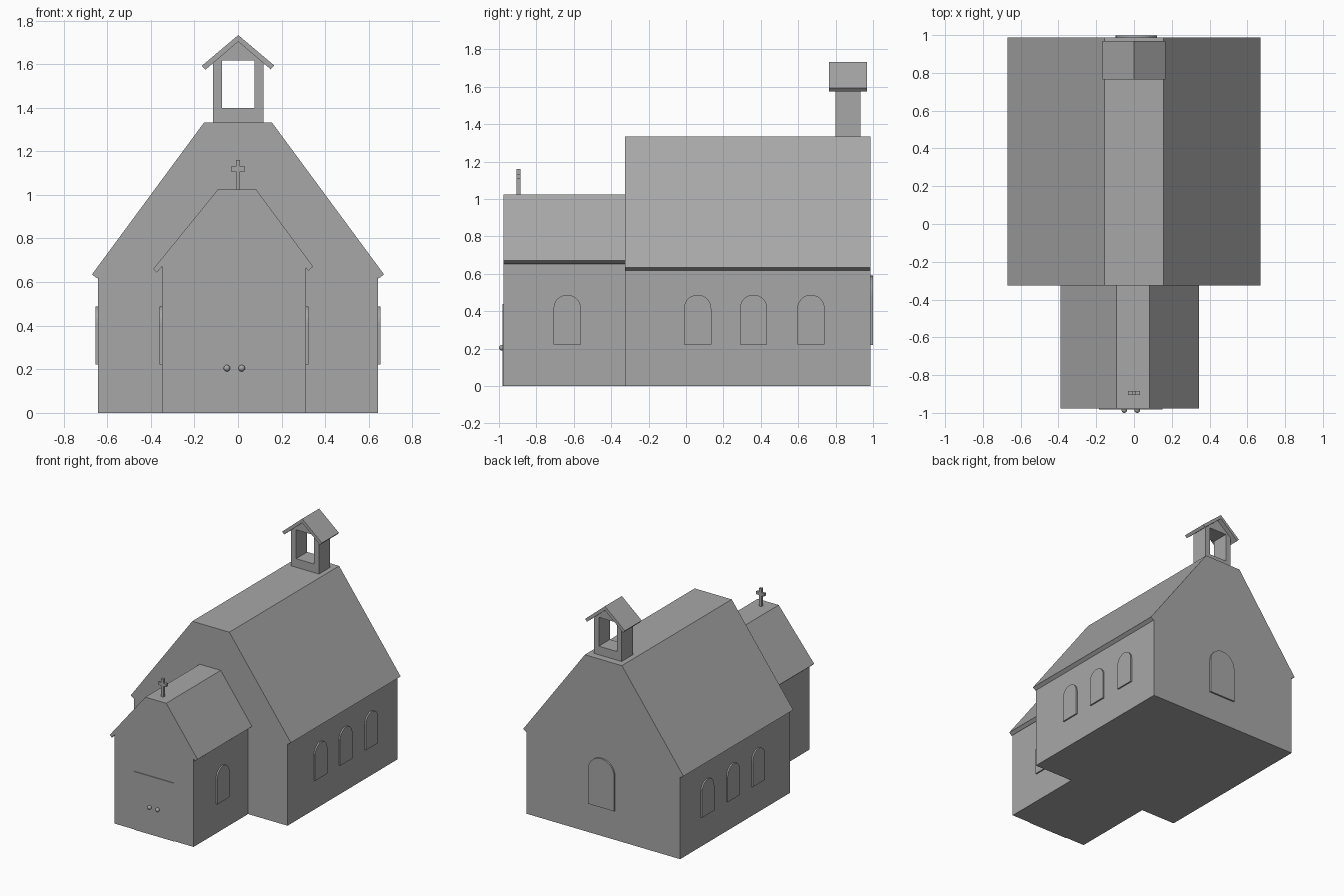
import bpy, bmesh, math
from mathutils import Vector

cube = bpy.data.objects.get("Cube")
if cube:
    bpy.data.objects.remove(cube, do_unlink=True)

GREY = (0.39, 0.39, 0.39, 1)
grey = bpy.data.materials.new("plain_grey")
grey.use_nodes = True
grey.diffuse_color = GREY
grey.node_tree.nodes["Principled BSDF"].inputs["Base Color"].default_value = GREY


def finish(name, bm):
    bmesh.ops.recalc_face_normals(bm, faces=bm.faces)
    mesh = bpy.data.meshes.new(name)
    bm.to_mesh(mesh)
    bm.free()
    mesh.materials.append(grey)
    obj = bpy.data.objects.new(name, mesh)
    bpy.context.collection.objects.link(obj)
    return obj


def prism(name, profile, axis, start, end):
    """Extrude a (horizontal, z) profile along x or y."""
    bm = bmesh.new()
    place = (lambda h, z: (start, h, z)) if axis == "x" else (lambda h, z: (h, start, z))
    face = bm.faces.new([bm.verts.new(place(h, z)) for h, z in profile])
    out = bmesh.ops.extrude_face_region(bm, geom=[face])
    move = Vector((end - start, 0, 0) if axis == "x" else (0, end - start, 0))
    bmesh.ops.translate(bm, vec=move, verts=[v for v in out["geom"] if isinstance(v, bmesh.types.BMVert)])
    return finish(name, bm)


def rect(a, b, low, high):
    return [(a, low), (b, low), (b, high), (a, high)]


def arch(centre, half, low, spring, steps=14):
    curve = [(centre + half * math.cos(math.pi * i / steps),
              spring + half * math.sin(math.pi * i / steps)) for i in range(steps + 1)]
    return [(centre - half, low), (centre + half, low)] + curve


def height_on(p, q, x):
    return p[1] + (q[1] - p[1]) * (x - p[0]) / (q[0] - p[0])


def gabled_block(name, outer, inner, left, right, start, end):
    """Roof shell between two flat-topped lines, with walls filling below it."""
    prism(name + "_roof", outer + inner[::-1], "y", start, end)
    walls = [(left, 0), (left, height_on(inner[0], inner[1], left)), inner[1], inner[2],
             (right, height_on(inner[2], inner[3], right)), (right, 0)]
    prism(name + "_walls", walls, "y", start, end)


# Main hall and entrance porch
gabled_block("hall",
             [(-0.67, 0.635), (-0.155, 1.333), (0.155, 1.333), (0.67, 0.635)],
             [(-0.646, 0.617), (-0.14, 1.303), (0.14, 1.303), (0.646, 0.617)],
             -0.642, 0.642, -0.325, 0.987)
gabled_block("porch",
             [(-0.389, 0.66), (-0.092, 1.025), (0.083, 1.025), (0.345, 0.671)],
             [(-0.372, 0.644), (-0.077, 1.0), (0.068, 1.0), (0.322, 0.652)],
             -0.349, 0.312, -0.976, -0.325)

# Arched windows on both long sides
for side, hall_x, porch_x in (("left", 0.642, 0.312), ("right", -0.642, -0.349)):
    out = math.copysign(0.011, hall_x)
    for i, y in enumerate((0.062, 0.361, 0.668)):
        prism(f"{side}_hall_window_{i + 1}", arch(y, 0.073, 0.222, 0.415), "x", hall_x, hall_x + out)
    prism(f"{side}_porch_window", arch(-0.635, 0.073, 0.222, 0.415), "x", porch_x, porch_x + out)

# Large rear window
prism("rear_window", arch(0.012, 0.11, 0.22, 0.48), "y", 0.987, 0.999)

# Door with two knobs
prism("door", rect(-0.185, 0.15, 0, 0.44), "y", -0.981, -0.976)
for side, x in (("right", -0.051), ("left", 0.017)):
    bm = bmesh.new()
    bmesh.ops.create_uvsphere(bm, u_segments=16, v_segments=10, radius=0.015)
    bmesh.ops.translate(bm, vec=(x, -0.985, 0.205), verts=bm.verts)
    knob = finish(f"{side}_door_knob", bm)
    for poly in knob.data.polygons:
        poly.use_smooth = True

# Cross on the porch ridge
a, w, top = 0.01, 0.033, 1.16
prism("porch_cross", [(-a, 1.02), (-a, 1.108), (-w, 1.108), (-w, 1.13), (-a, 1.13), (-a, top),
                      (a, top), (a, 1.13), (w, 1.13), (w, 1.108), (a, 1.108), (a, 1.02)],
      "y", -0.906, -0.885)

# Open belfry: sill, posts, gable and roof
front, back = 0.8, 0.933
prism("belfry_sill", rect(-0.115, 0.118, 1.33, 1.398), "y", front, back)
prism("belfry_right_post", rect(-0.115, -0.074, 1.398, 1.605), "y", front, back)
prism("belfry_left_post", rect(0.076, 0.118, 1.398, 1.605), "y", front, back)
prism("belfry_gable", [(-0.115, 1.605), (-0.074, 1.605), (-0.074, 1.616), (0.076, 1.616),
                       (0.076, 1.605), (0.118, 1.605), (0.001, 1.705)], "y", front, back)
prism("belfry_roof", [(-0.166, 1.592), (0.001, 1.733), (0.166, 1.594), (0.15, 1.576),
                      (0.001, 1.703), (-0.15, 1.574)], "y", 0.765, 0.968)
